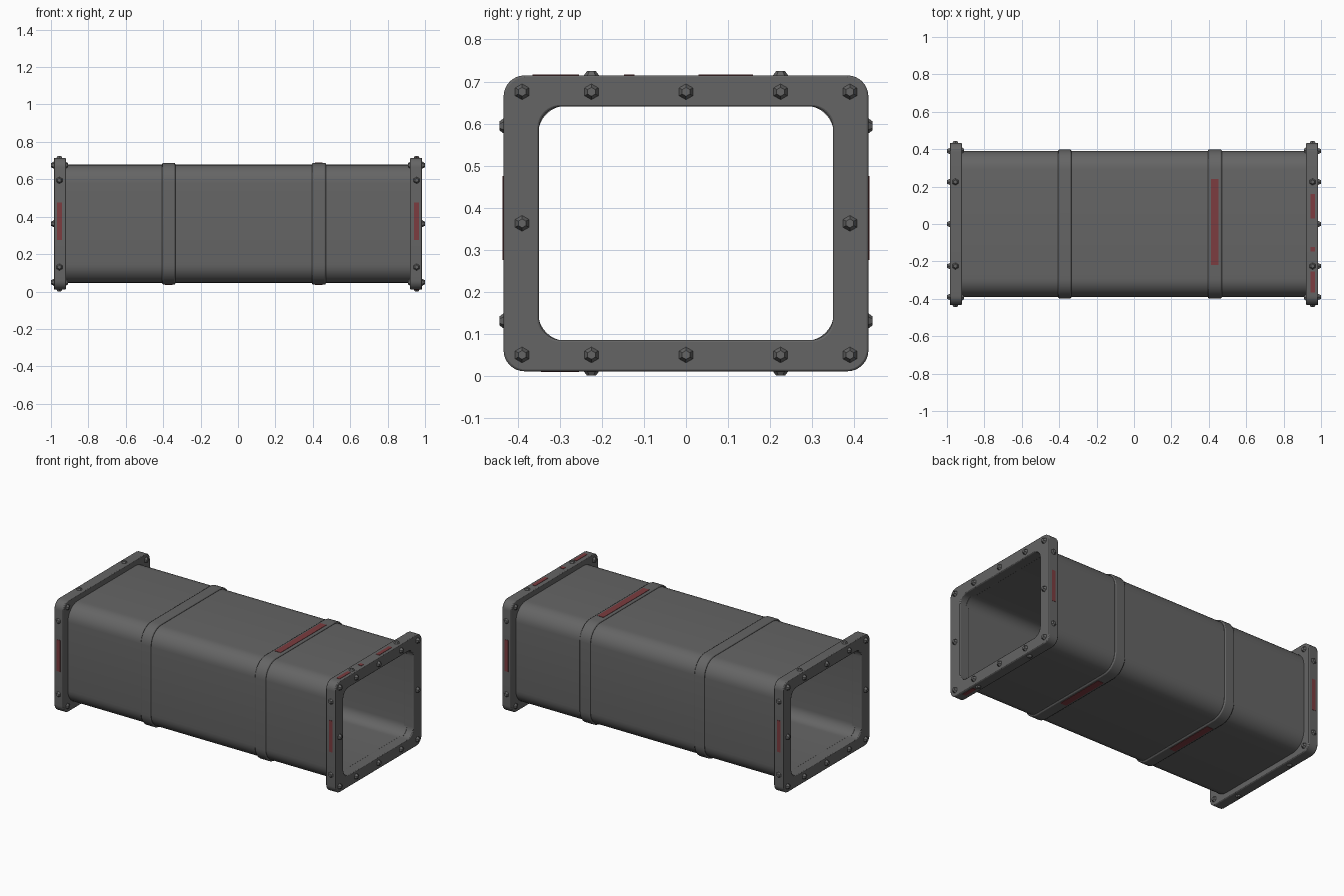
import bpy, bmesh, math
from mathutils import Vector

cube = bpy.data.objects.get("Cube")
if cube:
    bpy.data.objects.remove(cube, do_unlink=True)

MID = 0.3625          # height of the duct axis


def material(name, rgb):
    mat = bpy.data.materials.new(name)
    mat.use_nodes = True
    mat.diffuse_color = (*rgb, 1)
    bsdf = mat.node_tree.nodes["Principled BSDF"]
    bsdf.inputs["Base Color"].default_value = (*rgb, 1)
    bsdf.inputs["Roughness"].default_value = 0.7
    return mat


STEEL = material("dark grey steel", (0.13, 0.13, 0.13))
RED = material("faded red paint", (0.20, 0.045, 0.05))


def finish(bm, name, mat, bevel=0.0):
    bmesh.ops.recalc_face_normals(bm, faces=bm.faces)
    mesh = bpy.data.meshes.new(name)
    bm.to_mesh(mesh)
    bm.free()
    mesh.materials.append(mat)
    obj = bpy.data.objects.new(name, mesh)
    bpy.context.collection.objects.link(obj)
    bpy.ops.object.select_all(action="DESELECT")
    obj.select_set(True)
    bpy.context.view_layer.objects.active = obj
    bpy.ops.object.shade_smooth_by_angle(angle=math.radians(30))
    if bevel:
        mod = obj.modifiers.new("edge chamfer", "BEVEL")
        mod.width = bevel
        mod.segments = 2
        mod.limit_method = "ANGLE"
        mod.angle_limit = math.radians(40)
    return obj


def rounded_loop(bm, x, half_y, half_z, radius, steps=8):
    verts = []
    corners = [(1, 1), (-1, 1), (-1, -1), (1, -1)]
    for i, (sy, sz) in enumerate(corners):
        for k in range(steps + 1):
            a = math.pi / 2 * (i + k / steps)
            y = sy * (half_y - radius) + radius * math.cos(a)
            z = sz * (half_z - radius) + radius * math.sin(a)
            verts.append(bm.verts.new((x, y, MID + z)))
    return verts


def tube(name, x0, x1, outer, inner, bevel=0.0):
    """Hollow rounded rectangle along x; outer and inner are (half_y, half_z, radius)."""
    bm = bmesh.new()
    loops = [rounded_loop(bm, x, *size)
             for x, size in ((x0, outer), (x1, outer), (x1, inner), (x0, inner))]
    n = len(loops[0])
    for a, b in zip(loops, loops[1:] + loops[:1]):
        for i in range(n):
            j = (i + 1) % n
            bm.faces.new((a[i], a[j], b[j], b[i]))
    return finish(bm, name, STEEL, bevel)


def add_bolt(bm, pos, direction, height, radius=0.021):
    d = Vector(direction)
    mat = d.to_track_quat("Z", "Y").to_matrix().to_4x4()
    mat.translation = Vector(pos) + d * (height / 2 - 0.002)
    bmesh.ops.create_cone(bm, cap_ends=True, segments=6, radius1=radius,
                          radius2=radius * 0.5, depth=height + 0.004, matrix=mat)


def paint(name, center, size):
    bm = bmesh.new()
    bmesh.ops.create_cube(bm, size=1)
    bmesh.ops.scale(bm, vec=size, verts=bm.verts)
    bmesh.ops.translate(bm, vec=center, verts=bm.verts)
    finish(bm, name, RED)


# Main duct
tube("duct_body", -0.94, 0.94, (0.39, 0.316, 0.10), (0.352, 0.28, 0.068))

# Reinforcing bands
for name, x0, x1 in (("right_band", -0.405, -0.335), ("left_band", 0.395, 0.47)):
    tube(name, x0, x1, (0.398, 0.325, 0.105), (0.385, 0.311, 0.095), 0.007)

# End flanges with their bolts
for side, s in (("left", 1), ("right", -1)):
    tube(side + "_flange", s * 0.92, s * 0.985,
         (0.434, 0.352, 0.05), (0.35, 0.278, 0.055), 0.005)
    bm = bmesh.new()
    for sz in (-1, 1):
        for y in (-0.39, -0.225, 0, 0.225, 0.39):
            add_bolt(bm, (s * 0.985, y, MID + sz * 0.313), (s, 0, 0), 0.015)
        for sy in (-1, 1):
            add_bolt(bm, (s * 0.92, sy * 0.393, MID + sz * 0.313), (-s, 0, 0), 0.012)
            add_bolt(bm, (s * 0.955, sy * 0.225, MID + sz * 0.352), (0, 0, sz), 0.0105)
            add_bolt(bm, (s * 0.955, sy * 0.434, MID + sz * 0.232), (0, sy, 0), 0.010)
    for sy in (-1, 1):
        add_bolt(bm, (s * 0.985, sy * 0.39, MID), (s, 0, 0), 0.015)
    finish(bm, side + "_flange_bolts", STEEL)

    # Painted marks on the front and back rims
    for label, sy in (("front", -1), ("back", 1)):
        paint(f"{side}_{label}_rim_mark", (s * 0.955, sy * 0.434, 0.375),
              (0.026, 0.004, 0.2))

# Painted marks on the top and bottom
paint("top_band_mark", (0.432, 0.01, MID + 0.325), (0.042, 0.46, 0.004))
for name, x in (("left", 0.432), ("right", -0.37)):
    paint(name + "_bottom_band_mark", (x, 0.06, MID - 0.325), (0.042, 0.33, 0.004))
for i, (y, length) in enumerate(((0.095, 0.13), (-0.135, 0.025), (-0.31, 0.11))):
    paint(f"top_rim_mark_{i + 1}", (0.957, y, MID + 0.352), (0.024, length, 0.004))
paint("bottom_rim_mark", (0.957, -0.3, MID - 0.352), (0.024, 0.09, 0.004))
